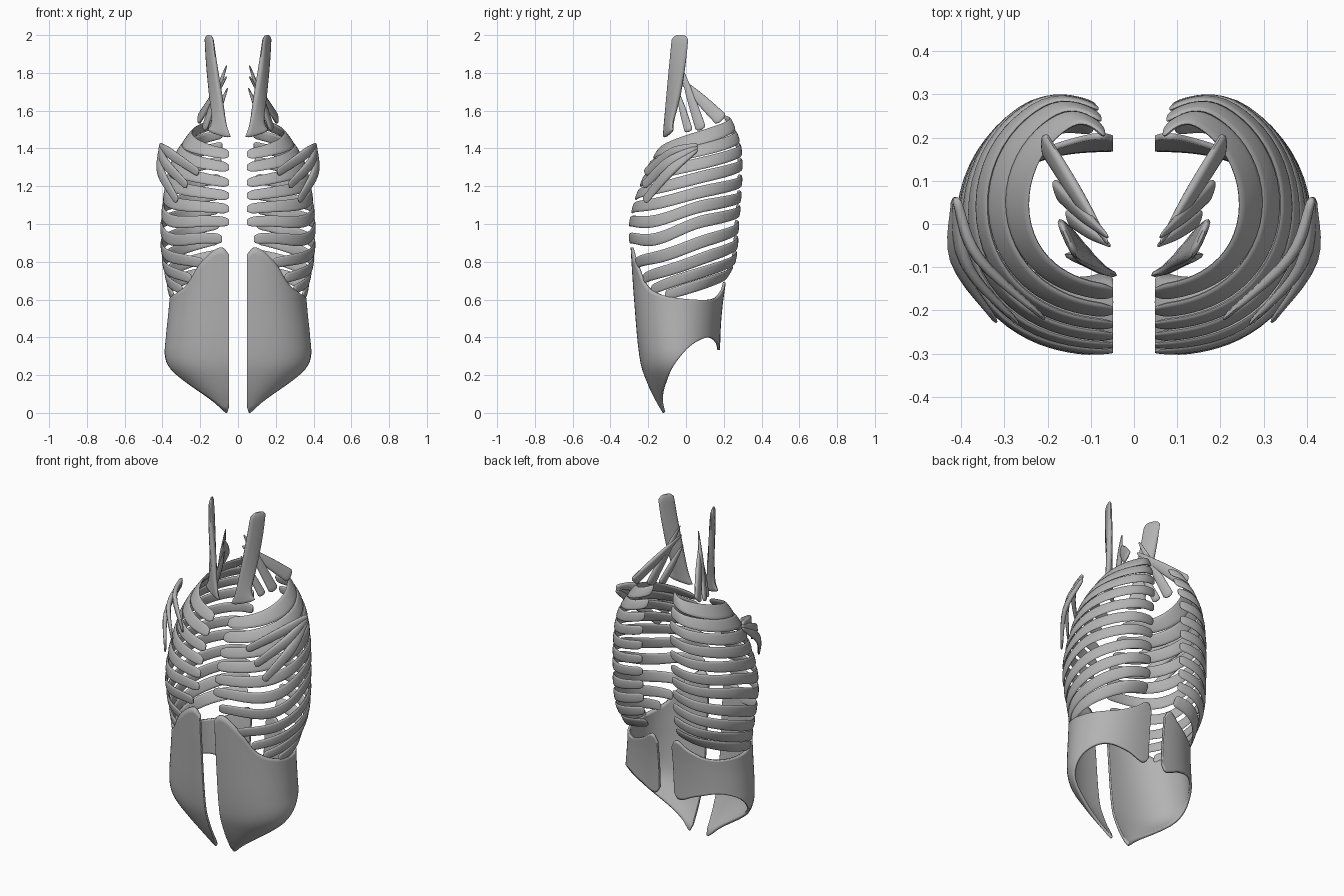
import bpy, math
from mathutils import Vector

cube = bpy.data.objects.get("Cube")
if cube:
    bpy.data.objects.remove(cube, do_unlink=True)

grey = bpy.data.materials.new("muscle grey")
grey.use_nodes = True
GREY = (0.45, 0.45, 0.45, 1)
grey.diffuse_color = GREY
grey.node_tree.nodes["Principled BSDF"].inputs["Base Color"].default_value = GREY


def curve(knots, x):
    """Smooth interpolation through (x, y) knots."""
    if x <= knots[0][0]:
        return knots[0][1]
    if x >= knots[-1][0]:
        return knots[-1][1]
    i = max(k for k in range(len(knots) - 1) if knots[k][0] <= x)

    def slope(k):
        a, b = knots[max(k - 1, 0)], knots[min(k + 1, len(knots) - 1)]
        return (b[1] - a[1]) / (b[0] - a[0])
    (x0, y0), (x1, y1) = knots[i], knots[i + 1]
    h = x1 - x0
    s = (x - x0) / h
    return (y0 * (1 + 2 * s) * (1 - s) ** 2 + y1 * s * s * (3 - 2 * s)
            + h * slope(i) * s * (1 - s) ** 2 + h * slope(i + 1) * s * s * (s - 1))


def make_object(name, verts, faces):
    """Mesh for the left side, mirrored to the right."""
    mesh = bpy.data.meshes.new(name)
    mesh.from_pydata(verts, [], faces)
    mesh.materials.append(grey)
    obj = bpy.data.objects.new(name, mesh)
    bpy.context.collection.objects.link(obj)
    mirror = obj.modifiers.new("Mirror", "MIRROR")
    mirror.use_mirror_merge = False
    bpy.ops.object.select_all(action="DESELECT")
    obj.select_set(True)
    bpy.context.view_layer.objects.active = obj
    bpy.ops.object.mode_set(mode="EDIT")
    bpy.ops.mesh.select_all(action="SELECT")
    bpy.ops.mesh.normals_make_consistent(inside=False)
    bpy.ops.object.mode_set(mode="OBJECT")
    bpy.ops.object.shade_smooth_by_angle(angle=math.radians(50))
    return obj


def loft(name, stations, sides=12):
    """Flattened tube through (centre, half width vector, half thickness vector)."""
    verts, faces = [], []
    for centre, wide, thick in stations:
        for k in range(sides):
            a = math.tau * k / sides
            c, s = math.cos(a), math.sin(a)
            verts.append(centre + wide * math.copysign(abs(c) ** 0.7, c)
                         + thick * math.copysign(abs(s) ** 0.7, s))
    for i in range(len(stations) - 1):
        for k in range(sides):
            a, b = i * sides + k, i * sides + (k + 1) % sides
            faces.append((a, b, b + sides, a + sides))
    faces.append(tuple(range(sides))[::-1])
    faces.append(tuple(range(len(verts) - sides, len(verts))))
    return make_object(name, verts, faces)


def wall(half_width, front, back, t, z, groove=0.0):
    """Point on the half torso: t runs from breast (0) to spine (1)."""
    a = math.pi * t
    c = math.cos(a)
    mid, depth = (front + back) / 2, (back - front) / 2
    x = 0.048 + (half_width - 0.048) * max(math.sin(a), 0) ** 0.83
    y = mid - depth * c
    y -= groove * max(0, (t - 0.8) / 0.2) ** 2
    return Vector((x, y, z))


# Chest profile by height
CHEST_WIDTH = [(0.6, 0.355), (0.7, 0.375), (0.8, 0.395), (0.95, 0.405), (1.1, 0.395),
               (1.25, 0.37), (1.35, 0.337), (1.46, 0.267), (1.57, 0.18)]
CHEST_FRONT = [(0.6, -0.25), (0.75, -0.268), (0.85, -0.288), (0.97, -0.298), (1.1, -0.275),
               (1.2, -0.24), (1.3, -0.2), (1.4, -0.14), (1.57, -0.05)]
CHEST_BACK = [(0.6, 0.185), (0.7, 0.23), (0.8, 0.285), (1.0, 0.305), (1.25, 0.32),
              (1.4, 0.313), (1.5, 0.28), (1.58, 0.24)]


def chest(t, z):
    return wall(curve(CHEST_WIDTH, z), curve(CHEST_FRONT, z), curve(CHEST_BACK, z), t, z, 0.06)


# Rib strips: front height, back height, start along the wall, dip near the front
RIBS = [(1.37, 1.55, 0, 0), (1.30, 1.48, 0, 0), (1.22, 1.41, 0, 0), (1.15, 1.33, 0, 0.01),
        (1.08, 1.24, 0, 0.02), (1.01, 1.155, 0, 0.04), (0.92, 1.08, 0.02, 0.05),
        (0.79, 1.0, 0.1, 0.02), (0.71, 0.92, 0.18, 0.01), (0.65, 0.84, 0.26, 0),
        (0.62, 0.76, 0.38, 0)]
STEPS = 40
for n, (z_front, z_back, start, dip) in enumerate(RIBS):
    stations = []
    for i in range(STEPS + 1):
        s = 0.5 - 0.5 * math.cos(math.pi * i / STEPS)
        t = start + (0.97 - start) * s
        z = z_front + (z_back - z_front) * s - dip * math.sin(math.pi * min(1, s * 1.6)) ** 2
        end = min(1, 0.45 + 0.55 * math.sqrt(min(s, 1 - s) / 0.018))
        half = (0.027 + (0.007 if n else 0.011) * math.sin(math.pi * s)) * end
        wide = (chest(t, z + half) - chest(t, z - half)) / 2
        along = chest(t + 0.01, z) - chest(t - 0.01, z)
        normal = along.cross(wide).normalized()
        stations.append((chest(t, z), wide, normal * 0.007 * end))
    loft(f"rib_strip_{n + 1}", stations)

# Abdominal wall: profile by height, then top and bottom edges along the wall
BELLY_WIDTH = [(0, 0.12), (0.06, 0.18), (0.15, 0.28), (0.23, 0.355), (0.3, 0.38),
               (0.4, 0.375), (0.55, 0.36), (0.7, 0.35), (0.9, 0.36)]
BELLY_FRONT = [(0, -0.115), (0.06, -0.15), (0.14, -0.19), (0.27, -0.235), (0.6, -0.268),
               (0.9, -0.288)]
BELLY_BACK = [(0, 0.17), (0.4, 0.175), (0.55, 0.185), (0.7, 0.205)]
TOP_EDGE = [(0, 0.84), (0.015, 0.87), (0.035, 0.875), (0.07, 0.855), (0.15, 0.78),
            (0.22, 0.695), (0.28, 0.655), (0.4, 0.62), (0.6, 0.60), (0.8, 0.605),
            (0.92, 0.65), (0.97, 0.69), (0.99, 0.685), (1, 0.65)]
BOTTOM_EDGE = [(0, 0.03), (0.02, 0.005), (0.05, 0.005), (0.12, 0.03), (0.32, 0.15),
               (0.48, 0.28), (0.6, 0.36), (0.75, 0.40), (0.9, 0.37), (0.97, 0.335),
               (0.99, 0.34), (1, 0.37)]
COLS, ROWS = 60, 24
verts, faces = [], []
for i in range(COLS + 1):
    t = 0.5 - 0.5 * math.cos(math.pi * i / COLS)
    low, high = curve(BOTTOM_EDGE, t), curve(TOP_EDGE, t)
    for j in range(ROWS + 1):
        z = low + (high - low) * j / ROWS
        verts.append(wall(curve(BELLY_WIDTH, z), curve(BELLY_FRONT, z),
                          curve(BELLY_BACK, z), t, z))
for i in range(COLS):
    for j in range(ROWS):
        a = i * (ROWS + 1) + j
        faces.append((a, a + ROWS + 1, a + ROWS + 2, a + 1))
belly = make_object("abdominal_wall", verts, faces)
solid = belly.modifiers.new("Thickness", "SOLIDIFY")
solid.thickness = 0.014
solid.offset = 0


def strap(name, points, steps=16):
    """Strap through (centre, half width vector, half thickness) control rows."""
    knots = [i / (len(points) - 1) for i in range(len(points))]

    def mix(rows, s):
        return Vector([curve(list(zip(knots, axis)), s) for axis in zip(*rows)])
    centres, wides = [p[0] for p in points], [p[1] for p in points]
    stations = []
    for i in range(steps + 1):
        s = 0.5 - 0.5 * math.cos(math.pi * i / steps)
        centre, wide = mix(centres, s), mix(wides, s)
        along = mix(centres, min(1, s + 0.02)) - mix(centres, max(0, s - 0.02))
        end = min(1, 0.4 + 0.6 * math.sqrt(min(s, 1 - s) / 0.04))
        thick = curve(list(zip(knots, [p[2] for p in points])), s) * end
        stations.append((centre, wide * end, along.cross(wide).normalized() * thick))
    return loft(name, stations)


# Front neck strap, twisting towards the front as it flares at the bottom
strap("front_neck_strap", [
    ((0.155, -0.03, 2.0), (0.02, 0.044, 0), 0.009),
    ((0.14, -0.045, 1.85), (0.023, 0.043, 0), 0.016),
    ((0.118, -0.066, 1.68), (0.03, 0.034, 0), 0.018),
    ((0.1, -0.09, 1.54), (0.038, 0.022, 0.008), 0.014),
    ((0.1, -0.095, 1.47), (0.066, 0.026, 0.02), 0.009)])

# Side neck straps fanning down to the first ribs
for n, (top, bottom, half) in enumerate([
        ((0.06, -0.045, 1.78), (0.21, 0.19, 1.55), 0.038),
        ((0.06, -0.03, 1.84), (0.18, 0.08, 1.5), 0.03),
        ((0.055, -0.05, 1.72), (0.15, 0.015, 1.49), 0.024)]):
    a, b = Vector(top), Vector(bottom)
    side = (b - a).cross(Vector((1, -0.6, 0.6))).normalized()
    strap(f"side_neck_strap_{n + 1}", [
        (a, side * half * 0.2, 0.003), (a.lerp(b, 0.5), side * half * 0.75, 0.012),
        (b, side * half, 0.01)])

# Chest straps fanning from the shoulder point to the ribs
SHOULDER = Vector((0.412, 0.06, 1.42))
for n, (middle, tip) in enumerate([
        ((0.362, -0.075, 1.375), (0.208, -0.218, 1.27)),
        ((0.387, -0.095, 1.325), (0.27, -0.228, 1.2)),
        ((0.408, -0.09, 1.275), (0.322, -0.222, 1.12))]):
    start = SHOULDER + Vector((0, 0, -0.012 * n))
    along = Vector(tip) - start
    side = along.cross(Vector((0.8, -0.6, 0))).normalized()
    strap(f"chest_strap_{n + 1}", [
        (start, side * 0.012, 0.01), (middle, side * 0.028, 0.013), (tip, side * 0.022, 0.006)])
